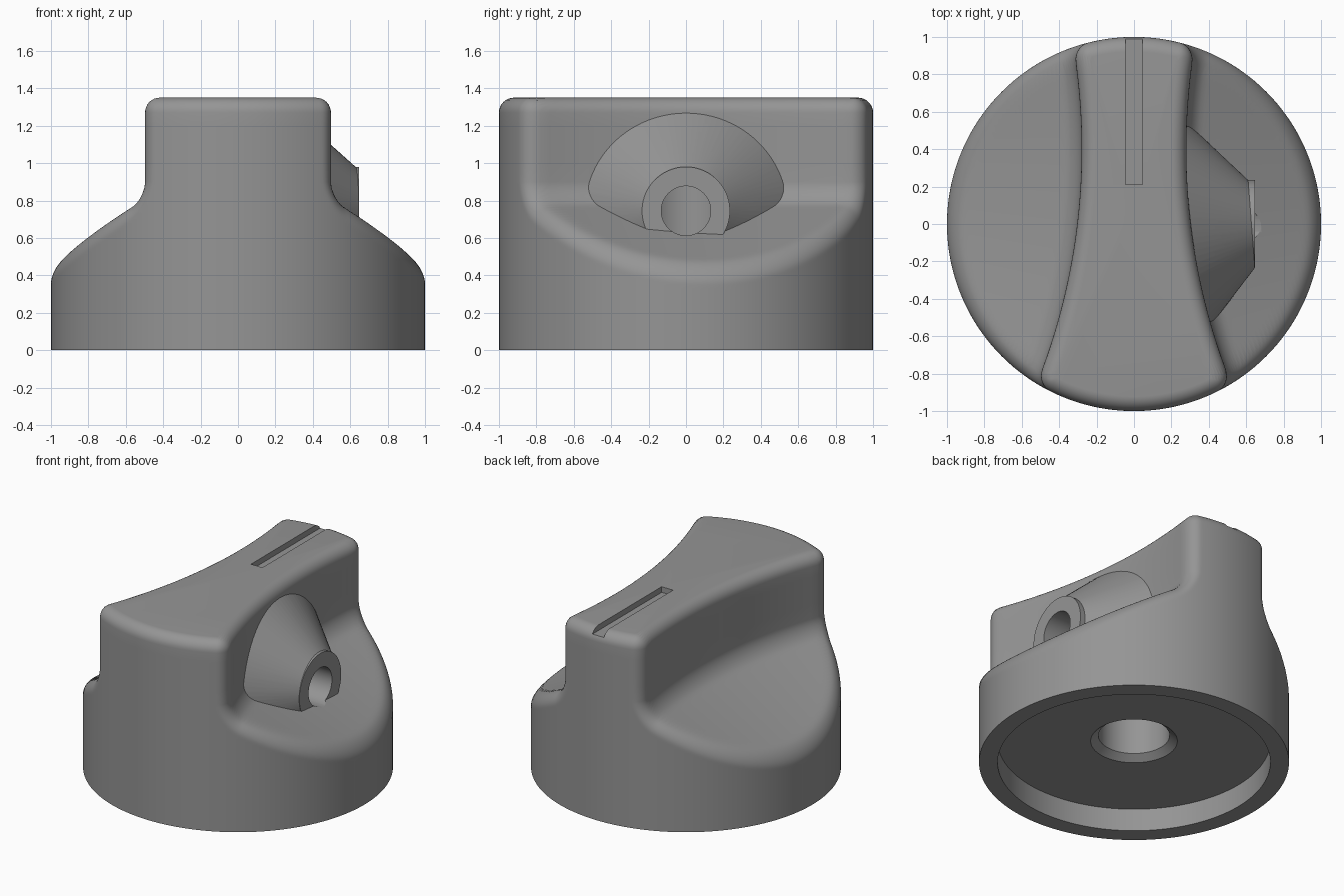
import bpy, bmesh, math
from mathutils import Matrix

if "Cube" in bpy.data.objects:
    bpy.data.objects.remove(bpy.data.objects["Cube"])

TOP, FILLET = 1.35, 0.08
ARC_X, ARC_Y, ARC_R = 3.67, 0.40, 3.39      # plan arc of each grip wall

grey = bpy.data.materials.new("grey plastic")
grey.diffuse_color = (0.3, 0.3, 0.3, 1)
grey.use_nodes = True
grey.node_tree.nodes["Principled BSDF"].inputs["Base Color"].default_value = grey.diffuse_color


def make_object(name, bm):
    bmesh.ops.recalc_face_normals(bm, faces=bm.faces)
    mesh = bpy.data.meshes.new(name)
    bm.to_mesh(mesh)
    bm.free()
    mesh.materials.append(grey)
    ob = bpy.data.objects.new(name, mesh)
    bpy.context.collection.objects.link(ob)
    return ob


def loft(name, rings):
    """Closed skin over a list of equal-length rings."""
    bm = bmesh.new()
    rows = [[bm.verts.new(p) for p in ring] for ring in rings]
    n = len(rows[0])
    for a, b in zip(rows, rows[1:]):
        for i in range(n):
            j = (i + 1) % n
            bm.faces.new((a[i], a[j], b[j], b[i]))
    bm.faces.new(rows[0][::-1])
    bm.faces.new(rows[-1])
    return make_object(name, bm)


def turned(name, profile, n=96):
    """Stack of circles on the z axis from (radius, z) pairs."""
    return loft(name, [[(r * math.cos(2 * math.pi * i / n),
                         r * math.sin(2 * math.pi * i / n), z)
                        for i in range(n)] for r, z in profile])


def combine(target, tool, operation):
    mod = target.modifiers.new(tool.name, 'BOOLEAN')
    mod.operation, mod.object, mod.solver = operation, tool, 'EXACT'
    bpy.context.view_layer.objects.active = target
    bpy.ops.object.modifier_apply(modifier=mod.name)
    bpy.data.objects.remove(tool)


def body_distance(x, y, z):
    """Rounded drum with a raised waisted grip and sloping shoulders."""
    wall = ARC_R - math.hypot(abs(x) - ARC_X, y - ARC_Y)
    slope = (z - 0.81 + 0.53 * wall) * 0.884
    f = FILLET
    grip = max(min(wall, slope), f) - math.hypot(max(f - wall, 0), max(f - slope, 0))
    parts = (math.hypot(x, y) - 1, grip, z - TOP)
    return min(max(parts), -f) + math.hypot(*(max(p + f, 0) for p in parts))


def body_ring(z, n=480):
    ring = []
    for i in range(n):
        c, s = math.cos(2 * math.pi * i / n), math.sin(2 * math.pi * i / n)
        lo, hi = 0.0, 1.05
        for _ in range(20):
            mid = (lo + hi) / 2
            if body_distance(mid * c, mid * s, z) < 0:
                lo = mid
            else:
                hi = mid
        ring.append((lo * c, lo * s, z))
    return ring


# Knob body
heights = [0, 0.2, 0.33] + [0.35 + 0.0125 * i for i in range(45)]
heights += [1.0, 1.1, 1.2]
heights += [TOP - FILLET + FILLET * math.sin(math.pi / 2 * i / 8) for i in range(8)]
heights += [TOP - 1e-5]
knob = loft("knob_body", [body_ring(z) for z in heights])

# Conical screw boss growing out of the right grip wall
N, BZ = 96, 0.745
angles = [2 * math.pi * i / N for i in range(N)]


def wall_x(y):
    return ARC_X - math.sqrt(ARC_R ** 2 - (y - ARC_Y) ** 2)


def boss_circle(x, tilt):
    return [(x - tilt * math.cos(a), 0.235 * math.cos(a), BZ + 0.235 * math.sin(a))
            for a in angles]


base = [(wall_x(0.56 * math.cos(a)) - 0.02, 0.56 * math.cos(a), BZ + 0.54 * math.sin(a))
        for a in angles]
boss = loft("screw_boss", [base, boss_circle(0.628, 0.018), boss_circle(0.648, 0)])
combine(knob, boss, 'UNION')

# Underside recess and chamfered shaft bore
combine(knob, turned("recess", [(0.88, -0.1), (0.88, 0.16)], 160), 'DIFFERENCE')
combine(knob, turned("bore", [(0.28, 0.1), (0.28, 0.16), (0.23, 0.2), (0.23, 0.95)]),
        'DIFFERENCE')

# Set screw hole running into the bore
hole = turned("screw_hole", [(0.132, 0.1), (0.132, 0.8)], 64)
hole.data.transform(Matrix.Translation((0, 0, BZ)) @ Matrix.Rotation(math.pi / 2, 4, 'Y'))
combine(knob, hole, 'DIFFERENCE')

# Pointer slot open at the back edge
bm = bmesh.new()
bmesh.ops.create_cube(bm, size=1, matrix=Matrix.Translation((0, 0.66, TOP + 0.03))
                      @ Matrix.Diagonal((0.09, 0.9, 0.14, 1)))
combine(knob, make_object("pointer_slot", bm), 'DIFFERENCE')

bpy.ops.object.select_all(action='DESELECT')
knob.select_set(True)
bpy.context.view_layer.objects.active = knob
bpy.ops.object.shade_smooth_by_angle(angle=math.radians(30))
